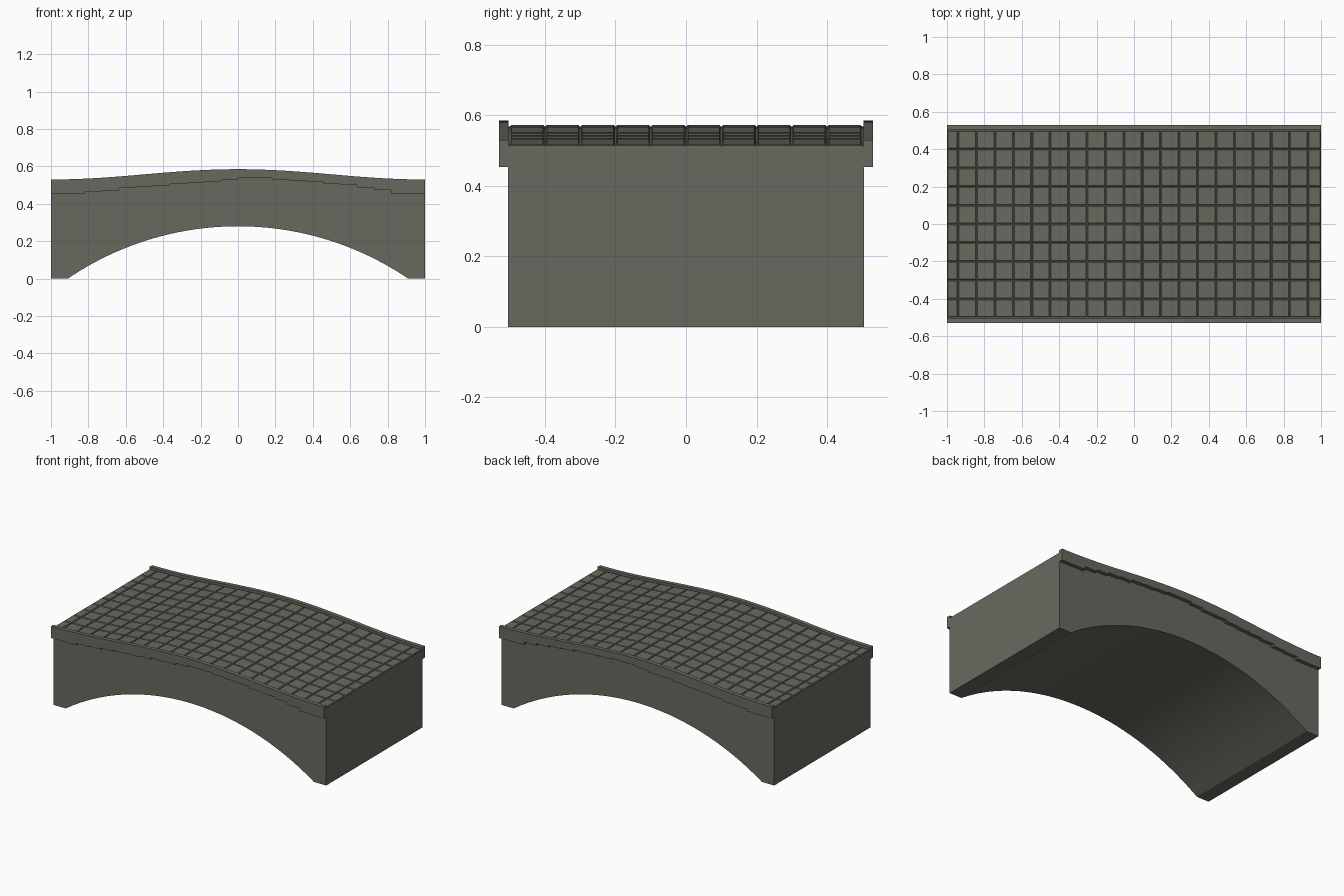
import bpy, bmesh, math

if "Cube" in bpy.data.objects:
    bpy.data.objects.remove(bpy.data.objects["Cube"])

stone = bpy.data.materials.new("grey stone")
stone.diffuse_color = (0.141, 0.141, 0.117, 1)
stone.use_nodes = True
stone.node_tree.nodes["Principled BSDF"].inputs["Base Color"].default_value = stone.diffuse_color


def crown(x):
    """Height of the parapet top along the bridge."""
    return 0.53 + 0.055 * (1 + math.cos(math.pi * x)) / 2


def finish(name, bm):
    bmesh.ops.recalc_face_normals(bm, faces=bm.faces)
    me = bpy.data.meshes.new(name)
    bm.to_mesh(me)
    bm.free()
    me.materials.append(stone)
    ob = bpy.data.objects.new(name, me)
    bpy.context.collection.objects.link(ob)
    return ob


def strip(name, stations, y0, y1):
    """Solid from (x, bottom, top) stations, spanning y0..y1."""
    bm = bmesh.new()
    rings = [[bm.verts.new(p) for p in ((x, y0, b), (x, y1, b), (x, y1, t), (x, y0, t))]
             for x, b, t in stations]
    for a, c in zip(rings, rings[1:]):
        for i in range(4):
            j = (i + 1) % 4
            bm.faces.new((a[i], a[j], c[j], c[i]))
    bm.faces.new(rings[0])
    bm.faces.new(rings[-1])
    bmesh.ops.remove_doubles(bm, verts=bm.verts, dist=1e-6)
    return finish(name, bm)


# Arched body: circular soffit between two flat footings
half, rise = 0.91, 0.28
R = (half ** 2 + rise ** 2) / (2 * rise)
xs = [-1] + [half * i / 16 for i in range(-16, 17)] + [1]
body = [(x, max(0, rise - R + math.sqrt(R * R - x * x)) if abs(x) < half else 0,
         crown(x) - 0.017) for x in xs]
strip("arched_body", body, -0.505, 0.505)

# Parapets: smooth top, uneven stone blocks along the lower edge
lows = [0.453, 0.453, 0.466, 0.472, 0.485, 0.492, 0.497, 0.505, 0.515, 0.518, 0.528, 0.537,
        0.537, 0.530, 0.524, 0.520, 0.508, 0.500, 0.488, 0.474, 0.455, 0.453]
stations = []
n = len(lows)
for i, low in enumerate(lows):
    for k in range(3):
        x = -1 + 2 * (i + k / 2) / n
        stations.append((x, low, crown(x)))
for name, s in (("front_parapet", -1), ("back_parapet", 1)):
    strip(name, stations, min(s * 0.503, s * 0.53), max(s * 0.503, s * 0.53))

# Paving: ten rows of chamfered slabs following the crown
edges = [-1] + [-0.005 + s for s in
                [(k - 9.5) * 0.0985 for k in range(20)]] + [1]
bm = bmesh.new()
g, c = 0.0015, 0.004
for x0, x1 in zip(edges, edges[1:]):
    for r in range(10):
        y0, y1 = -0.5 + r * 0.1, -0.4 + r * 0.1
        loops = []
        for inset, drop in ((g, 0.022), (g, 0.0155), (g + c, 0.012)):
            loops.append([bm.verts.new((x, y, crown(x) - drop)) for x, y in
                          ((x0 + inset, y0 + inset), (x1 - inset, y0 + inset),
                           (x1 - inset, y1 - inset), (x0 + inset, y1 - inset))])
        for a, b in zip(loops, loops[1:]):
            for i in range(4):
                j = (i + 1) % 4
                bm.faces.new((a[i], a[j], b[j], b[i]))
        bm.faces.new(loops[-1])
finish("paving_slabs", bm)
